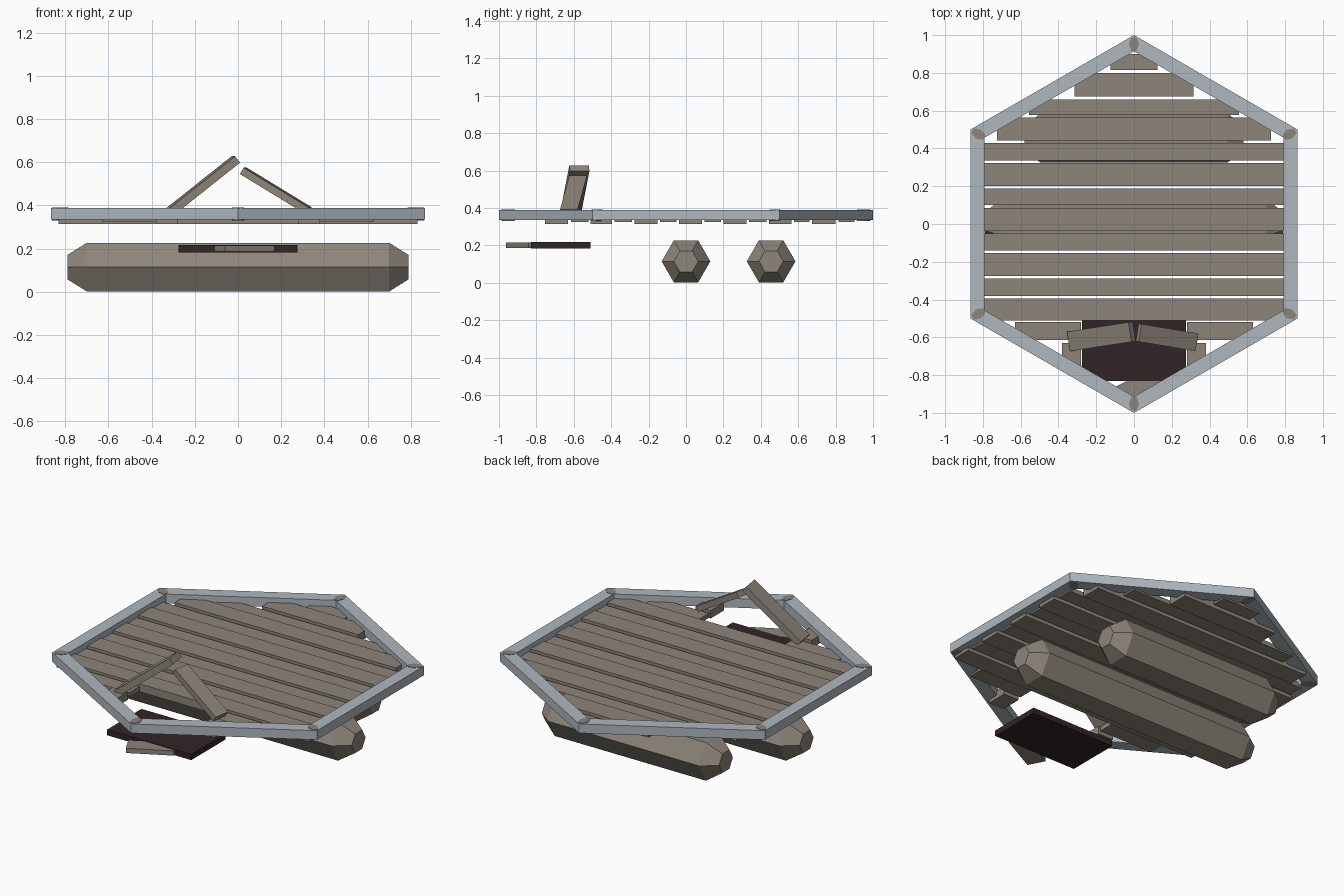
import bpy, bmesh, math
from mathutils import Vector, Matrix

if "Cube" in bpy.data.objects:
    bpy.data.objects.remove(bpy.data.objects["Cube"])


def material(name, rgb):
    m = bpy.data.materials.new(name)
    m.diffuse_color = (*rgb, 1)
    m.use_nodes = True
    m.node_tree.nodes["Principled BSDF"].inputs["Base Color"].default_value = m.diffuse_color
    return m


WOOD = material("weathered wood", (0.265, 0.235, 0.195))
RIM = material("pale blue grey rim", (0.43, 0.48, 0.52))
DARK = material("dark panel", (0.032, 0.018, 0.019))


def finish(name, bm, mat):
    bmesh.ops.recalc_face_normals(bm, faces=bm.faces)
    me = bpy.data.meshes.new(name)
    bm.to_mesh(me)
    bm.free()
    me.materials.append(mat)
    ob = bpy.data.objects.new(name, me)
    bpy.context.collection.objects.link(ob)
    return ob


def box(name, size, matrix, mat):
    bm = bmesh.new()
    bmesh.ops.create_cube(bm, size=1)
    bm.transform(matrix @ Matrix.Diagonal((*size, 1)))
    return finish(name, bm, mat)


def plank(name, x0, x1, y0, y1, wide):
    z0, z1 = (0.315, 0.362) if wide else (0.325, 0.352)
    c = Vector(((x0 + x1) / 2, (y0 + y1) / 2, (z0 + z1) / 2))
    box(name, (x1 - x0, y1 - y0, z1 - z0), Matrix.Translation(c), WOOD)


def beam(name, a, b, width, thick):
    # board between two points, its width lying level
    a, b = Vector(a), Vector(b)
    x = (b - a).normalized()
    y = Vector((0, 0, 1)).cross(x).normalized()
    z = x.cross(y)
    m = Matrix((x, y, z)).transposed().to_4x4()
    m.translation = (a + b) / 2
    box(name, ((b - a).length, width, thick), m, WOOD)


def loft(name, rings, mat, caps=True):
    # skin neighbouring rings; without caps the rings form a closed loop
    bm = bmesh.new()
    vs = [[bm.verts.new(p) for p in r] for r in rings]
    n = len(vs[0])
    pairs = list(zip(vs, vs[1:])) + ([] if caps else [(vs[-1], vs[0])])
    for a, b in pairs:
        for i in range(n):
            j = (i + 1) % n
            bm.faces.new((a[i], a[j], b[j], b[i]))
    if caps:
        bm.faces.new(vs[0])
        bm.faces.new(vs[-1])
    return finish(name, bm, mat)


# Hexagonal rim, open in the middle
def hexagon(r, z):
    return [(r * math.sin(i * math.pi / 3), r * math.cos(i * math.pi / 3), z) for i in range(6)]


loft("deck_rim", [hexagon(1, 0.335), hexagon(1, 0.389), hexagon(0.914, 0.389), hexagon(0.914, 0.335)],
     RIM, caps=False)

# Pegs through the rim corners
for i in range(6):
    bm = bmesh.new()
    bmesh.ops.create_cone(bm, cap_ends=True, segments=6, radius1=1, radius2=1, depth=1)
    a = math.pi / 2 + i * math.pi / 3
    bm.transform(Matrix.Translation((0.951 * math.cos(a), 0.951 * math.sin(a), 0.361))
                 @ Matrix.Rotation(a, 4, 'Z') @ Matrix.Diagonal((0.042, 0.027, 0.06, 1)))
    finish("corner_peg", bm, WOOD)

# Full-width deck planks: front edge, back edge, half length
rows = [(-0.51, -0.395, 0.83), (-0.382, -0.288, 0.81), (-0.275, -0.153, 0.83), (-0.14, -0.05, 0.81),
        (-0.038, 0.086, 0.83), (0.1, 0.188, 0.81), (0.2, 0.323, 0.83), (0.337, 0.43, 0.81),
        (0.443, 0.565, 0.725), (0.578, 0.66, 0.555), (0.674, 0.8, 0.315), (0.815, 0.9, 0.125)]
for i, (y0, y1, hx) in enumerate(rows):
    plank("deck_plank", -hx, hx, y0, y1, i % 2 == 0)

# Cut plank stubs beside the hole
for s in (-1, 1):
    for y0, y1, end, wide in ((-0.615, -0.52, 0.63, False), (-0.755, -0.63, 0.38, True)):
        x0, x1 = sorted((s * 0.28, s * end))
        plank("plank_stub", x0, x1, y0, y1, wide)

# Broken boards sticking up, and a fallen one
beam("broken_board_left", (-0.335, -0.62, 0.355), (-0.01, -0.57, 0.613), 0.105, 0.038)
beam("broken_board_right", (0.325, -0.625, 0.377), (0.025, -0.575, 0.56), 0.095, 0.034)
box("fallen_board", (0.26, 0.105, 0.028),
    Matrix.Translation((0.03, -0.855, 0.2)) @ Matrix.Rotation(math.radians(27.5), 4, 'Z'), WOOD)

# Dark panel under the hole
box("dark_panel", (0.55, 0.32, 0.034), Matrix.Translation((0, -0.67, 0.2)), DARK)


# Six-sided floats with tapered ends
def float_log(name, y, straight, end):
    def ring(x, r):
        return [(x, y + r * math.cos(k * math.pi / 3), 0.1143 + r * math.sin(k * math.pi / 3)) for k in range(6)]
    loft(name, [ring(-end, 0.065), ring(-straight, 0.13), ring(straight, 0.13), ring(end, 0.065)], WOOD)


float_log("middle_float", 0.0, 0.70, 0.79)
float_log("back_float", 0.455, 0.495, 0.58)
